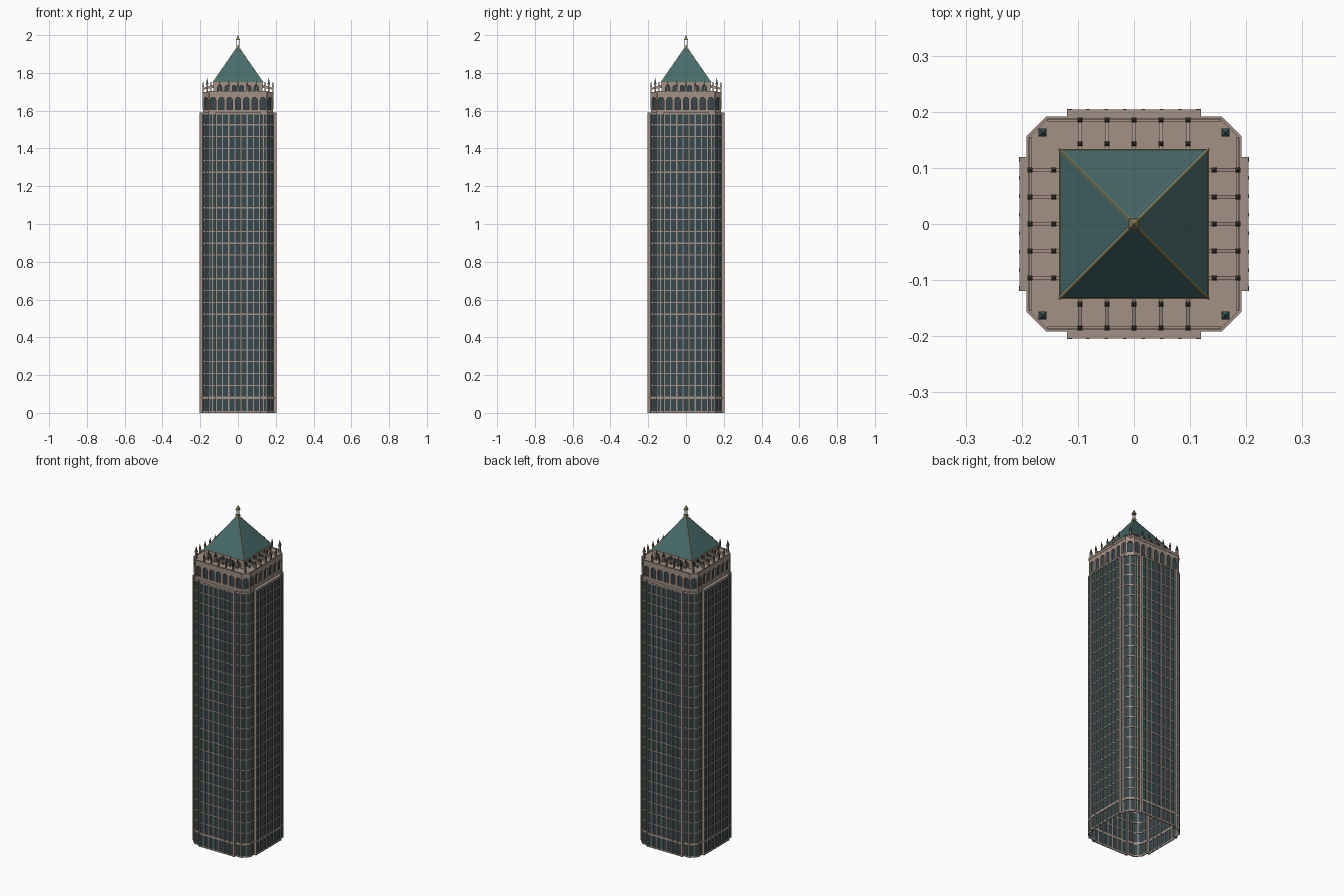
import bpy, bmesh, math
from mathutils import Matrix, Vector

if "Cube" in bpy.data.objects:
    bpy.data.objects.remove(bpy.data.objects["Cube"])


def material(name, rgb):
    m = bpy.data.materials.new(name)
    m.diffuse_color = (*rgb, 1)
    m.use_nodes = True
    m.node_tree.nodes["Principled BSDF"].inputs["Base Color"].default_value = m.diffuse_color
    return m


STONE = material("stone", (0.37, 0.285, 0.24))
GLASS = material("dark_glass", (0.035, 0.065, 0.075))
COPPER = material("green_roof", (0.065, 0.145, 0.145))
GOLD = material("gold", (0.33, 0.27, 0.11))
DARK = material("dark_stone", (0.09, 0.075, 0.065))
TURNS = [Matrix.Rotation(k * math.pi / 2, 4, 'Z') for k in range(4)]
I4 = Matrix.Identity(4)


def finish(bm, name, mat):
    bmesh.ops.recalc_face_normals(bm, faces=bm.faces)
    me = bpy.data.meshes.new(name)
    bm.to_mesh(me)
    bm.free()
    me.materials.append(mat)
    ob = bpy.data.objects.new(name, me)
    bpy.context.collection.objects.link(ob)
    return ob


def box(bm, lo, hi, m=I4):
    c = [(a + b) / 2 for a, b in zip(lo, hi)]
    s = [b - a for a, b in zip(lo, hi)]
    bmesh.ops.create_cube(bm, size=1, matrix=m @ Matrix.Translation(c) @ Matrix.Diagonal((*s, 1)))


def spike(bm, x, y, r0, r1, z0, z1, m=I4):
    # square tapered cone, sides facing the axes
    bmesh.ops.create_cone(bm, cap_ends=True, segments=4, radius1=r0 * 2 ** .5, radius2=r1 * 2 ** .5,
                          depth=z1 - z0, matrix=m @ Matrix.Translation((x, y, (z0 + z1) / 2))
                          @ Matrix.Rotation(math.pi / 4, 4, 'Z'))


def prism(bm, pts, y0, y1, m=I4):
    # polygon in the xz plane extruded along y
    a = [bm.verts.new(m @ Vector((x, y0, z))) for x, z in pts]
    b = [bm.verts.new(m @ Vector((x, y1, z))) for x, z in pts]
    bm.faces.new(a)
    bm.faces.new(b[::-1])
    for i in range(len(pts)):
        j = (i + 1) % len(pts)
        bm.faces.new((a[i], a[j], b[j], b[i]))


def outline(d, bay=True):
    # chamfered square plan with a shallow projecting bay on each side
    q = [(.115 + d, -.188 - d), (.154 + d * .4, -.188 - d), (.188 + d, -.154 - d * .4)]
    if bay:
        q = [(-.115 - d, -.188 - d), (-.115 - d, -.2 - d), (.115 + d, -.2 - d)] + q
    return [(t @ Vector((x, y, 0))) for t in TURNS for x, y in q]


def walls(bm, pts, z0, z1):
    a = [bm.verts.new((p.x, p.y, z0)) for p in pts]
    b = [bm.verts.new((p.x, p.y, z1)) for p in pts]
    n = len(pts)
    for i in range(n):
        bm.faces.new((a[i], a[(i + 1) % n], b[(i + 1) % n], b[i]))
    return a, b


def ring(bm, d0, d1, z0, z1, bay=True):
    a, b = walls(bm, outline(d0, bay), z0, z1)
    c, e = walls(bm, outline(d1, bay), z0, z1)
    n = len(a)
    for i in range(n):
        j = (i + 1) % n
        bm.faces.new((a[i], a[j], c[j], c[i]))
        bm.faces.new((b[i], b[j], e[j], e[i]))


def slab(bm, d, z0, z1, bay):
    a, b = walls(bm, outline(d, bay), z0, z1)
    bm.faces.new(a)
    bm.faces.new(b)


def arcade(bm, xs, w, half, z0, spring, z1, y0, y1, m):
    # wall with round-headed openings: piers, sill and stepped-free arch heads
    edges = [-half] + [x + s * w for x in xs for s in (-1, 1)] + [half]
    for a, b in zip(edges[::2], edges[1::2]):
        box(bm, (a, y0, z0), (b, y1, z1), m)
    for x in xs:
        arc = [(x - w * math.cos(i * math.pi / 8), spring + w * 1.1 * math.sin(i * math.pi / 8)) for i in range(9)]
        prism(bm, arc + [(x + w, z1), (x - w, z1)], y0, y1, m)


# glass shaft, open at the base
bm = bmesh.new()
walls(bm, outline(0), 0, 1.585)
finish(bm, "glass_shaft", GLASS)

# floor bands
bm = bmesh.new()
ring(bm, -.002, .003, 0, .009)
ring(bm, -.002, .004, .074, .087)
for i in range(1, 24):
    z = .083 + i * .0627
    ring(bm, -.002, .002, z - .003, z + .003)
finish(bm, "floor_bands", STONE)

# vertical mullions and bay edge piers
bm = bmesh.new()
for t in TURNS:
    for i in range(8):
        x = -.115 + i * .23 / 7
        w = .003 if 0 < i < 7 else .0045
        box(bm, (x - w, -.205, 0), (x + w, -.197, 1.585), t)
    for s in (-1, 1):
        box(bm, (s * .115 - .0035, -.205, 0), (s * .115 + .0035, -.186, 1.585), t)
        for x in (.136, .154):
            box(bm, (s * x - .0025, -.191, 0), (s * x + .0025, -.186, 1.585), t)
            box(bm, (s * .186, -x - .0025, 0), (s * .191, -x + .0025, 1.585), t)
    c = t @ Matrix.Translation((.171, -.171, 0)) @ Matrix.Rotation(math.pi / 4, 4, 'Z')
    box(bm, (-.003, -.004, 0), (.003, .002, 1.585), c)
finish(bm, "mullions", STONE)

# cap over the shaft and roof deck of the crown
bm = bmesh.new()
slab(bm, .004, 1.58, 1.59, True)
slab(bm, -.002, 1.59, 1.607, False)
slab(bm, 0, 1.69, 1.7, False)
finish(bm, "crown_decks", STONE)

# crown arcade with dark glass behind
bm = bmesh.new()
walls(bm, outline(-.012, False), 1.6, 1.695)
finish(bm, "crown_glass", GLASS)
bm = bmesh.new()
for t in TURNS:
    arcade(bm, [i * .044 for i in range(-3, 4)], .0145, .154, 1.605, 1.655, 1.692, -.186, -.177, t)
    c = t @ Matrix.Translation((.17, -.17, 0)) @ Matrix.Rotation(math.pi / 4, 4, 'Z')
    arcade(bm, [0], .0145, .024, 1.605, 1.655, 1.692, 0, .009, c)
finish(bm, "crown_arcade", STONE)

# upper setback arcade
bm = bmesh.new()
box(bm, (-.122, -.122, 1.7), (.122, .122, 1.745))
finish(bm, "upper_glass", GLASS)
bm = bmesh.new()
for t in TURNS:
    arcade(bm, [(i - 2.5) * .0483 * .8 for i in range(6)], .011, .13, 1.7, 1.722, 1.752, -.13, -.121, t)
finish(bm, "upper_arcade", STONE)

# parapet curb and flying buttresses
bm = bmesh.new()
pins = bmesh.new()
for t in TURNS:
    box(bm, (-.155, -.187, 1.7), (.155, -.183, 1.704), t)
    for i in range(-2, 3):
        x = i * .0483
        side = t @ Matrix.Translation((x, 0, 0)) @ Matrix.Rotation(math.pi / 2, 4, 'Z')
        prism(bm, [(-.185, 1.712), (-.185, 1.72), (-.13, 1.738), (-.13, 1.722), (-.158, 1.716)], -.0035, .0035, side)
        for y, top in ((-.185, 1.755), (-.143, 1.757)):
            box(bm, (x - .0035, y - .0035, 1.695), (x + .0035, y + .0035, top - .027), t)
            spike(pins, x, y, .0045, .0005, top - .027, top, t)
finish(bm, "flying_buttresses", STONE)
finish(pins, "pinnacles", DARK)

# corner pinnacles
bm = bmesh.new()
tips = bmesh.new()
for t in TURNS:
    box(bm, (.158, -.168, 1.7), (.168, -.158, 1.738), t)
    spike(tips, .163, -.163, .007, .0005, 1.738, 1.772, t)
finish(bm, "corner_posts", STONE)
finish(tips, "corner_spires", COPPER)

# pyramid roof
bm = bmesh.new()
spike(bm, 0, 0, .133, .001, 1.75, 1.942)
finish(bm, "pyramid_roof", COPPER)

# gold hip ridges and eave trim
bm = bmesh.new()
for t in TURNS:
    a, b = Vector((.133, -.133, 1.75)), Vector((0, 0, 1.942))
    q = (b - a).to_track_quat('Z', 'Y').to_matrix().to_4x4()
    bmesh.ops.create_cone(bm, cap_ends=True, segments=4, radius1=.0022, radius2=.0022, depth=(b - a).length,
                          matrix=t @ Matrix.Translation((a + b) / 2) @ q)
    box(bm, (-.1335, -.1335, 1.748), (.1335, -.131, 1.752), t)
finish(bm, "roof_ridges", GOLD)

# open lantern finial
bm = bmesh.new()
box(bm, (-.009, -.009, 1.934), (.009, .009, 1.944))
for t in TURNS:
    box(bm, (.005, -.008, 1.944), (.008, -.005, 1.974), t)
box(bm, (-.01, -.01, 1.974), (.01, .01, 1.979))
spike(bm, 0, 0, .009, .0005, 1.979, 2.0)
finish(bm, "lantern", GOLD)
